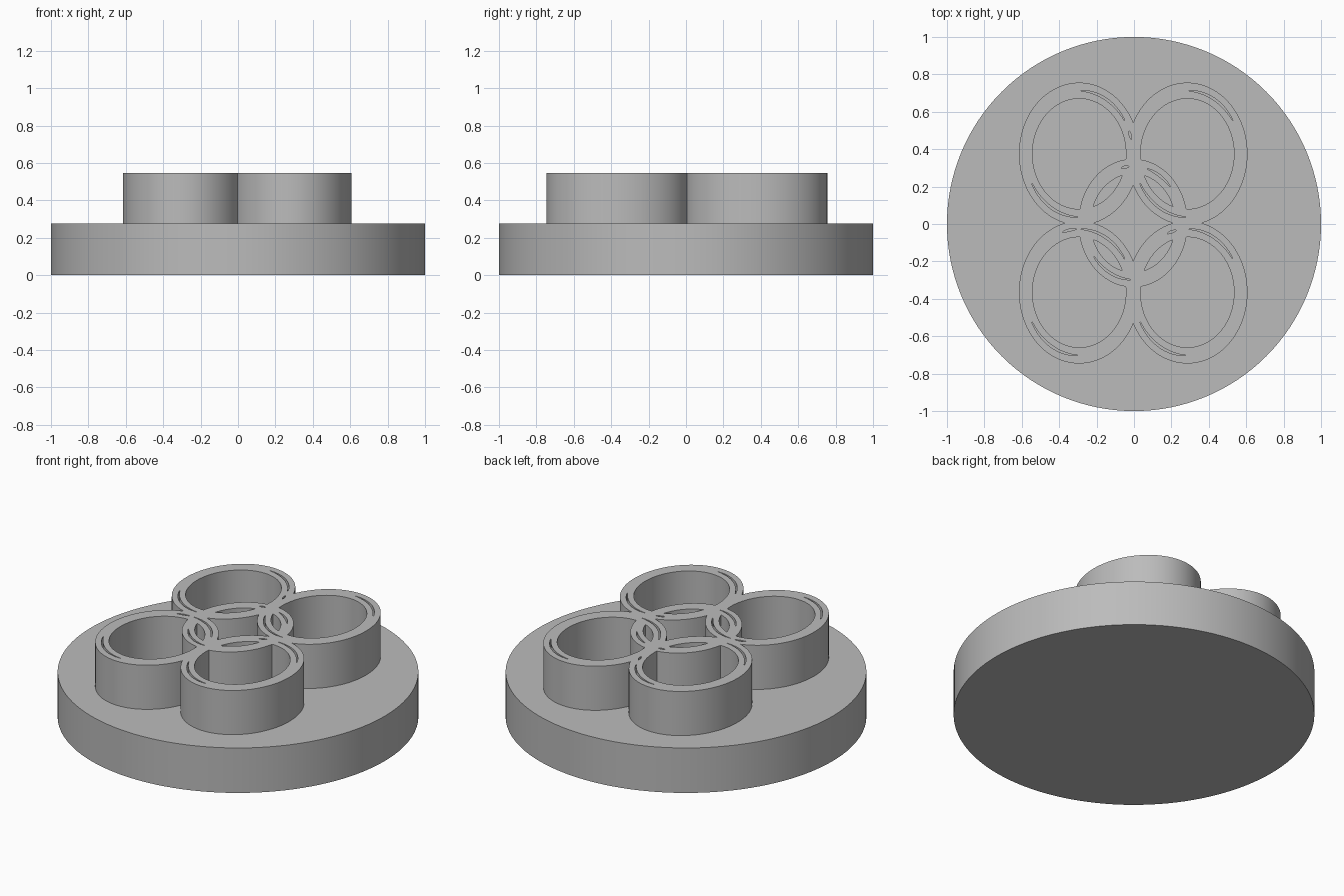
import bpy, bmesh, math

cube = bpy.data.objects.get("Cube")
if cube:
    bpy.data.objects.remove(cube, do_unlink=True)

grey = bpy.data.materials.new("plain grey")
grey.use_nodes = True
colour = (0.5, 0.5, 0.5, 1)
grey.diffuse_color = colour
grey.node_tree.nodes["Principled BSDF"].inputs["Base Color"].default_value = colour

DISC_TOP, RING_TOP = 0.275, 0.545


def make_object(name, bm):
    bmesh.ops.recalc_face_normals(bm, faces=bm.faces)
    mesh = bpy.data.meshes.new(name)
    bm.to_mesh(mesh)
    bm.free()
    mesh.materials.append(grey)
    obj = bpy.data.objects.new(name, mesh)
    bpy.context.collection.objects.link(obj)
    return obj


def band(name, centre, radii, half_width, z0, z1, start=0, end=360, steps=96):
    """Elliptical wall of rectangular section; a partial arc tapers to its ends."""
    full = end - start == 360
    bm = bmesh.new()
    sections = []
    for i in range(steps if full else steps + 1):
        t = i / steps
        a = math.radians(start + (end - start) * t)
        taper = 1 if full else 0.25 + 0.75 * math.sin(math.pi * t)
        section = []
        for side, z in ((-1, z0), (1, z0), (1, z1), (-1, z1)):
            rx, ry = (r + side * w * taper for r, w in zip(radii, half_width))
            section.append(bm.verts.new((centre[0] + rx * math.cos(a),
                                         centre[1] + ry * math.sin(a), z)))
        sections.append(section)
    following = sections[1:] + (sections[:1] if full else [])
    for s, n in zip(sections, following):
        for k in range(4):
            j = (k + 1) % 4
            bm.faces.new((s[k], s[j], n[j], n[k]))
    if not full:
        bm.faces.new(sections[0])
        bm.faces.new(sections[-1])
    return make_object(name, bm)


def combine(target, tool, operation):
    mod = target.modifiers.new(operation.lower(), 'BOOLEAN')
    mod.operation, mod.solver, mod.object = operation, 'EXACT', tool
    bpy.context.view_layer.objects.active = target
    bpy.ops.object.modifier_apply(modifier=mod.name)
    bpy.data.objects.remove(tool, do_unlink=True)


# Round base
bm = bmesh.new()
bmesh.ops.create_cone(bm, cap_ends=True, segments=128, radius1=1, radius2=1, depth=DISC_TOP)
bmesh.ops.translate(bm, verts=bm.verts, vec=(0, 0, DISC_TOP / 2))
base = make_object("round_base", bm)

# Four outer rings and one centre ring, with the arcs of their engraved slits
OUTER, OUTER_HALF = (0.286, 0.338), (0.036, 0.043)
MIDDLE, MIDDLE_HALF = (0.259, 0.303), (0.033, 0.04)
main_slits = [(32, 88), (208, 268)]
rings = [
    ((-0.293, 0.375), OUTER, OUTER_HALF, main_slits + [(13, 21)]),
    ((0.285, 0.375), OUTER, OUTER_HALF, main_slits),
    ((-0.293, -0.365), OUTER, OUTER_HALF, main_slits + [(93, 108)]),
    ((0.285, -0.365), OUTER, OUTER_HALF, main_slits + [(102, 112)]),
    ((-0.005, 0.005), MIDDLE, MIDDLE_HALF, [(40, 73), (216, 267), (95, 104)]),
]
parts = [band("ring", c, r, w, DISC_TOP - 0.005, RING_TOP) for c, r, w, _ in rings]
ring_cluster = parts[0]
ring_cluster.name = "ring_cluster"
for part in parts[1:]:
    combine(ring_cluster, part, 'UNION')

# Thin crescent slits through the ring walls
for c, r, _, slits in rings:
    for start, end in slits:
        slit = band("slit_cutter", c, r, (0.006, 0.006), DISC_TOP - 0.02,
                    RING_TOP + 0.02, start, end, 14)
        slit.hide_render = True
        combine(ring_cluster, slit, 'DIFFERENCE')

# Smooth walls with crisp rims
bpy.ops.object.select_all(action='DESELECT')
for obj in (base, ring_cluster):
    obj.select_set(True)
bpy.context.view_layer.objects.active = base
bpy.ops.object.shade_smooth_by_angle(angle=math.radians(30))
